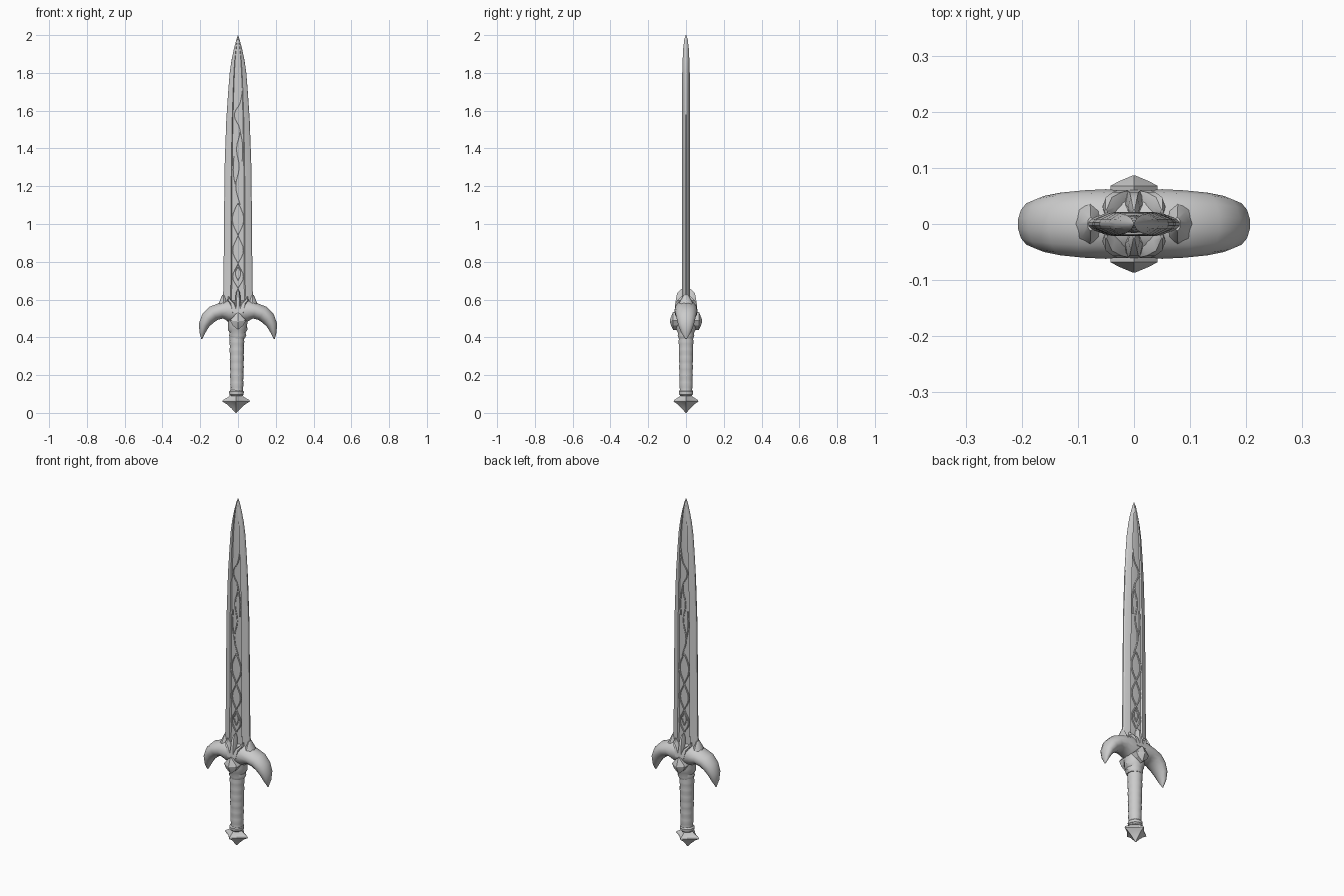
import bpy, bmesh, math
from mathutils import Vector

cube = bpy.data.objects.get("Cube")
if cube:
    bpy.data.objects.remove(cube, do_unlink=True)

steel = bpy.data.materials.new("weathered grey steel")
steel.use_nodes = True
grey = (0.6, 0.6, 0.6, 1)
steel.diffuse_color = grey
steel.node_tree.nodes["Principled BSDF"].inputs["Base Color"].default_value = grey


def finish(obj, angle=35):
    """Give an object its material and angle-based smooth shading."""
    if not obj.data.materials:
        obj.data.materials.append(steel)
    bpy.ops.object.select_all(action='DESELECT')
    obj.select_set(True)
    bpy.context.view_layer.objects.active = obj
    bpy.ops.object.shade_smooth_by_angle(angle=math.radians(angle))
    return obj


def loft(name, rings, angle=35):
    """Skin a list of equal-length point rings and cap both ends."""
    bm = bmesh.new()
    loops = [[bm.verts.new(p) for p in ring] for ring in rings]
    n = len(loops[0])
    for a, b in zip(loops, loops[1:]):
        for i in range(n):
            j = (i + 1) % n
            bm.faces.new((a[i], a[j], b[j], b[i]))
    bm.faces.new(loops[0][::-1])
    bm.faces.new(loops[-1])
    bmesh.ops.remove_doubles(bm, verts=bm.verts, dist=0.0002)
    bmesh.ops.recalc_face_normals(bm, faces=bm.faces)
    mesh = bpy.data.meshes.new(name)
    bm.to_mesh(mesh)
    bm.free()
    obj = bpy.data.objects.new(name, mesh)
    bpy.context.collection.objects.link(obj)
    return finish(obj, angle)


def circle(n, turn=0):
    return [(math.cos(math.tau * i / n + turn), math.sin(math.tau * i / n + turn)) for i in range(n)]


def turned(name, profile, sides=14, x=0.0, angle=35):
    """Round part from (z, x radius, y radius) steps."""
    return loft(name, [[(x + c * rx, s * ry, z) for c, s in circle(sides)]
                       for z, rx, ry in profile], angle)


def strand(name, points, side, radius=0.004):
    """Raised wire on one face of the blade from (x, z) points."""
    curve = bpy.data.curves.new(name, 'CURVE')
    curve.dimensions = '3D'
    curve.bevel_depth = radius
    curve.bevel_resolution = 1
    curve.resolution_u = 4
    curve.use_fill_caps = True
    spline = curve.splines.new('BEZIER')
    spline.bezier_points.add(len(points) - 1)
    for bp, (x, z) in zip(spline.bezier_points, points):
        bp.co = (x, side * 0.0165, z)
        bp.handle_left_type = bp.handle_right_type = 'AUTO'
    curve.materials.append(steel)
    obj = bpy.data.objects.new(name, curve)
    bpy.context.collection.objects.link(obj)
    bpy.ops.object.select_all(action='DESELECT')
    obj.select_set(True)
    bpy.context.view_layer.objects.active = obj
    bpy.ops.object.convert(target='MESH')
    return finish(bpy.context.object)


# Blade: bevelled edges, raised rails and a sunken fuller on both faces
quarter = [(1, 0.003), (0.93, 0.009), (0.58, 0.020), (0.5, 0.021), (0.43, 0.014), (0, 0.016)]
right_half = quarter + [(-x, y) for x, y in quarter[-2::-1]]
section = right_half + [(x, -y) for x, y in right_half[::-1]]
blade = []
for z, w, t in [(0.55, 0.075, 1), (0.61, 0.083, 1), (0.65, 0.077, 1), (1.0, 0.074, 1),
                (1.3, 0.071, 1), (1.55, 0.062, 1), (1.7, 0.052, 1), (1.8, 0.044, 0.95),
                (1.87, 0.034, 0.85), (1.93, 0.021, 0.7), (1.975, 0.009, 0.45), (2.0, 0.001, 0.1)]:
    blade.append([(x * w, y * t, z) for x, y in section])
loft("blade", blade, 25)

# Interlaced relief on the blade faces
for side, face in ((-1, "front"), (1, "back")):
    for m in (-1, 1):
        tag = face + ("_left" if m > 0 else "_right")
        strand("knot_strand_" + tag, [(m * x, z) for x, z in
               [(0, 0.66), (0.028, 0.72), (0, 0.79), (-0.028, 0.86), (0, 0.94),
                (0.03, 1.02), (0.012, 1.09), (0, 1.11)]], side, 0.0045)
        strand("inner_diamond_" + tag, [(0, 0.7), (m * 0.014, 0.74), (0, 0.775)], side)
    strand("vine_" + face, [(0.012, 1.1), (-0.012, 1.2), (0.006, 1.3), (-0.008, 1.4),
           (0.01, 1.5), (-0.02, 1.58), (0.01, 1.64), (0.025, 1.72)], side)
    strand("branch_" + face, [(-0.012, 1.2), (-0.024, 1.26), (-0.022, 1.36)], side)
    strand("twig_" + face, [(0.01, 1.5), (0.024, 1.42), (0.022, 1.33)], side)

# Guard: two drooping horns joined at the middle
horn = [(0.0, 0.535, 0.062, 0.058, 0), (0.05, 0.54, 0.058, 0.062, 0), (0.09, 0.54, 0.043, 0.06, -15),
        (0.13, 0.527, 0.042, 0.056, -32), (0.16, 0.5, 0.038, 0.05, -50),
        (0.18, 0.465, 0.029, 0.041, -70), (0.189, 0.425, 0.016, 0.025, -82),
        (0.192, 0.39, 0.002, 0.003, -88)]
for m, tag in ((1, "left"), (-1, "right")):
    rings = []
    for x, z, high, deep, tilt in horn:
        a = math.radians(tilt)
        rings.append([(m * (x - math.sin(a) * s * high), c * deep, z + math.cos(a) * s * high)
                      for c, s in circle(14)])
    loft("guard_horn_" + tag, rings, 50)
    # Shoulder that sweeps from the horn up to the blade edge
    loft("guard_shoulder_" + tag, [[(m * (x + c * w), s * d, z) for c, s in circle(8)]
         for x, z, w, d in [(0.08, 0.55, 0.04, 0.045), (0.078, 0.59, 0.02, 0.032),
                            (0.077, 0.625, 0.006, 0.012)]], 50)

# Pronged clasp and faceted jewel on each face of the guard
for side, face in ((-1, "front"), (1, "back")):
    for m, tag in ((-1, "right"), (0, "middle"), (1, "left")):
        top = 0.655 if m == 0 else 0.615
        loft("clasp_" + tag + "_" + face,
             [[(m * x + c * w, side * y + s * d, z) for c, s in circle(6)]
              for x, y, z, w, d in [(0.015, 0.04, 0.53, 0.024, 0.024),
                                    (0.03, 0.036, 0.58, 0.016, 0.024),
                                    (0.045, 0.03, top - 0.02, 0.011, 0.02),
                                    (0.05, 0.022, top, 0.002, 0.004)]], 40)
    diamond = [(0, -0.045), (0.028, -0.022), (0.042, 0.004), (0.024, 0.025),
               (0, 0.05), (-0.024, 0.025), (-0.042, 0.004), (-0.028, -0.022)]
    loft("guard_jewel_" + face,
         [[(x * k, side * y, 0.485 + z * k) for x, z in diamond]
          for y, k in [(0.03, 1.0), (0.068, 1.0), (0.076, 0.65), (0.086, 0.08)]], 20)

# Collar beneath the guard
turned("collar", [(0.395, 0.038, 0.04), (0.41, 0.046, 0.045), (0.425, 0.042, 0.044),
                  (0.44, 0.052, 0.052), (0.465, 0.05, 0.056), (0.5, 0.055, 0.056)], x=-0.002)

# Grip with faint uneven wrapping
grip = []
for i in range(24):
    z = 0.095 + i * 0.0135
    r = 0.033 + 0.006 * i / 23 + 0.0012 * math.sin(i * 1.9)
    grip.append((z, r, r + 0.001))
turned("grip", grip, 14, -0.006, 50)
turned("grip_ring", [(0.09, 0.03, 0.03), (0.098, 0.038, 0.038), (0.112, 0.039, 0.039),
                     (0.12, 0.033, 0.033)], x=-0.008)

# Pommel: four-pointed star drawn down to a point
star = [(c * k, s * k) for i, (c, s) in enumerate(circle(8)) for k in [0.62 if i % 2 else 1.0]]
loft("pommel", [[(-0.01 + x * r, y * r * 0.9, z) for x, y in star]
     for z, r in [(0.1, 0.03), (0.085, 0.04), (0.068, 0.07), (0.06, 0.073),
                  (0.045, 0.048), (0.025, 0.026), (0.0, 0.002)]], 25)
